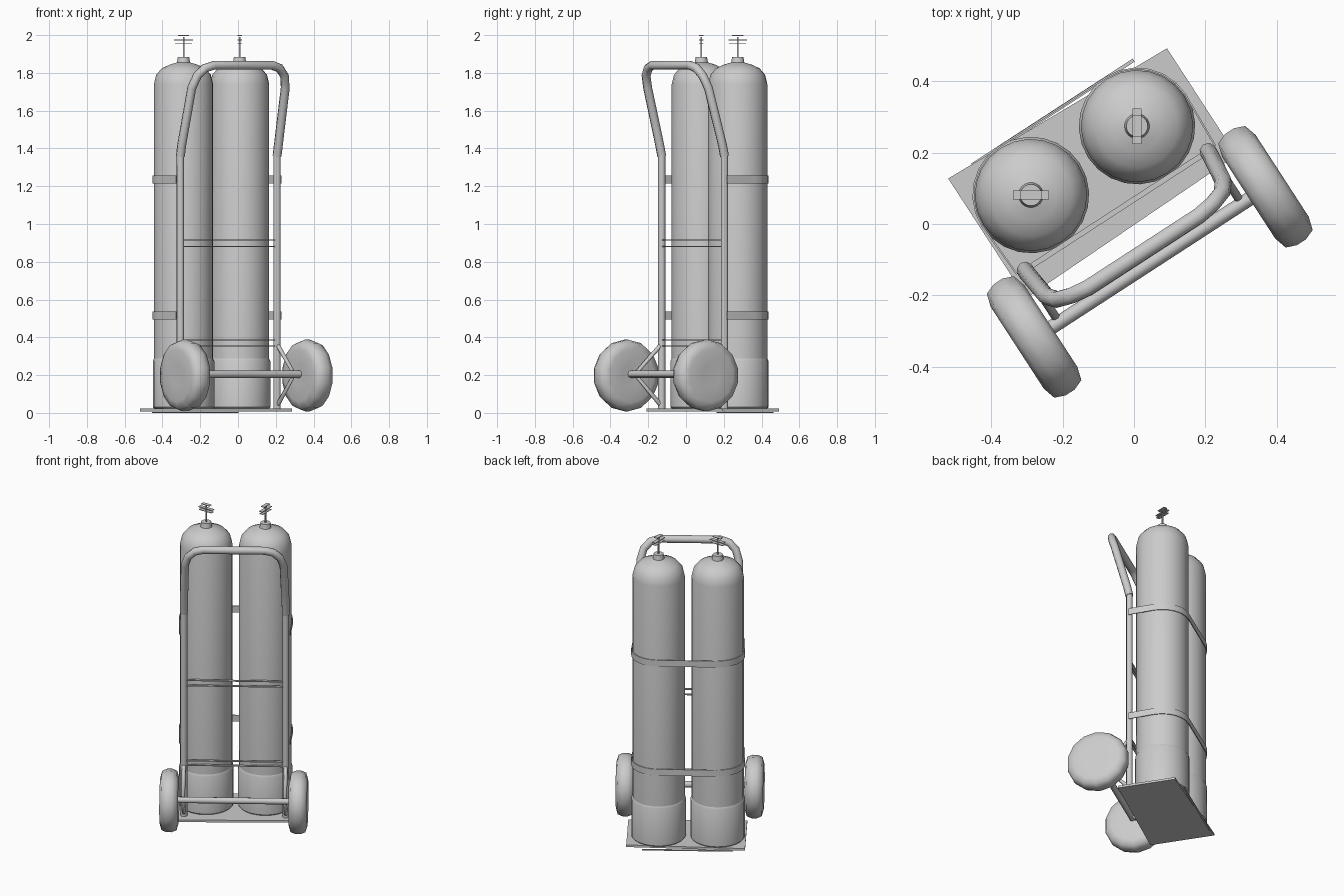
import bpy, bmesh
from math import sin, cos, pi, radians
from mathutils import Matrix, Vector

if "Cube" in bpy.data.objects:
    bpy.data.objects.remove(bpy.data.objects["Cube"])

# The trolley is turned 33 degrees; parts are built in its own frame (u across, v to the back)
FRAME = Matrix.Translation((-0.14, 0.1775, 0)) @ Matrix.Rotation(radians(33), 4, 'Z')


def add_mesh(name, verts, faces, smooth=None, matrix=FRAME):
    me = bpy.data.meshes.new(name)
    me.from_pydata(verts, [], faces)
    bm = bmesh.new()
    bm.from_mesh(me)
    bmesh.ops.recalc_face_normals(bm, faces=bm.faces)
    bm.to_mesh(me)
    bm.free()
    ob = bpy.data.objects.new(name, me)
    bpy.context.collection.objects.link(ob)
    ob.matrix_world = matrix
    if smooth:
        bpy.ops.object.select_all(action='DESELECT')
        ob.select_set(True)
        bpy.context.view_layer.objects.active = ob
        bpy.ops.object.shade_smooth_by_angle(angle=radians(smooth))
    return ob


def lathe(name, profile, sides, matrix, smooth=40):
    verts = [(r * cos(2 * pi * k / sides), r * sin(2 * pi * k / sides), z)
             for r, z in profile for k in range(sides)]
    faces = [(i * sides + k, i * sides + (k + 1) % sides,
              (i + 1) * sides + (k + 1) % sides, (i + 1) * sides + k)
             for i in range(len(profile) - 1) for k in range(sides)]
    n = (len(profile) - 1) * sides
    faces += [tuple(range(sides)), tuple(range(n, n + sides))]
    return add_mesh(name, verts, faces, smooth, matrix)


def slab(name, outline, z0, z1, matrix=FRAME):
    n = len(outline)
    verts = [(x, y, z) for z in (z0, z1) for x, y in outline]
    faces = [(i, (i + 1) % n, n + (i + 1) % n, n + i) for i in range(n)]
    faces += [tuple(range(n)), tuple(range(n, 2 * n))]
    return add_mesh(name, verts, faces, 30, matrix)


def box(name, x0, x1, y0, y1, z0, z1, matrix=FRAME):
    return slab(name, [(x0, y0), (x1, y0), (x1, y1), (x0, y1)], z0, z1, matrix)


def tube(name, points, radius, res=2):
    cu = bpy.data.curves.new(name, 'CURVE')
    cu.dimensions = '3D'
    cu.bevel_depth = radius
    cu.bevel_resolution = res
    cu.use_fill_caps = True
    sp = cu.splines.new('POLY')
    sp.points.add(len(points) - 1)
    for p, co in zip(sp.points, points):
        p.co = (*co, 1)
    ob = bpy.data.objects.new(name, cu)
    bpy.context.collection.objects.link(ob)
    ob.matrix_world = FRAME
    return ob


# Base plate and its thin front lip
slab("base_plate", [(-0.346, 0.165), (-0.346, -0.235), (0.366, -0.22), (0.366, 0.137)], 0.008, 0.022)
box("plate_lip", -0.27, 0.27, 0.155, 0.165, 0.0, 0.006)

# Gas cylinders with base sleeves
body = [(0.15, 0.022), (0.157, 0.03), (0.157, 1.74), (0.145, 1.79),
        (0.115, 1.825), (0.07, 1.845), (0.035, 1.855), (0.03, 1.885)]
sleeve = [(0.155, 0.022), (0.163, 0.03), (0.163, 0.275), (0.157, 0.287)]
for side, label in ((-1, "left"), (1, "right")):
    at = FRAME @ Matrix.Translation((side * 0.177, 0, 0))
    lathe(label + "_cylinder", body, 24, at)
    lathe(label + "_base_sleeve", sleeve, 24, at)

    # Slim valve: stem, outlet and thin handwheel blades
    turn = Matrix.Rotation(radians(-33 if side < 0 else 57), 4, 'Z')
    valve = at @ turn
    box(label + "_valve_stem", -0.004, 0.004, -0.004, 0.004, 1.88, 1.99, valve)
    for i, (z, half) in enumerate(((1.955, 0.045), (1.972, 0.05), (1.996, 0.03))):
        box(f"{label}_valve_blade_{i}", -half, half, -0.012, 0.012, z, z + 0.004, valve)

# Tubular frame: legs and bent push handle
half = [(0.305, -0.167, 0.022), (0.305, -0.167, 1.38)]
tube("left_leg", [(-x, y, z) for x, y, z in half], 0.02)
tube("right_leg", half, 0.02)
bend = [(0.305, -0.167, 1.36), (0.305, -0.18, 1.42), (0.295, -0.262, 1.72),
        (0.275, -0.285, 1.785), (0.235, -0.298, 1.825), (0.185, -0.305, 1.84)]
tube("push_handle", bend + [(-x, y, z) for x, y, z in reversed(bend)], 0.024)

# Thin cross rungs between the legs
for z in (0.355, 0.385, 0.88, 0.915):
    box("cross_rung", -0.3, 0.3, -0.175, -0.16, z - 0.003, z + 0.003)

# Axle, V-shaped brackets and wheels
tube("axle", [(-0.35, -0.342, 0.205), (0.35, -0.342, 0.205)], 0.02)
tyre = [(0.06, -0.052), (0.14, -0.056), (0.178, -0.045), (0.19, -0.015),
        (0.19, 0.015), (0.178, 0.045), (0.14, 0.056), (0.06, 0.052)]
for side, label in ((-1, "left"), (1, "right")):
    u = side * 0.305
    tube(label + "_axle_bracket", [(u, -0.172, 0.36), (u, -0.335, 0.205), (u, -0.172, 0.04)], 0.012, 1)
    hub = FRAME @ Matrix.Translation((side * 0.386, -0.338, 0.198)) @ Matrix.Rotation(pi / 2, 4, 'Y')
    lathe(label + "_wheel", tyre, 14, hub, 60)

# Straps running from the legs around the back of both cylinders
def strap_path(r):
    arc = [(0.177 + r * cos(a), r * sin(a)) for a in (pi / 2 * k / 6 for k in range(7))]
    right = [(0.177 + r - 0.008, -0.165)] + arc
    return right + [(-x, y) for x, y in reversed(right)]

for label, z in (("upper", 1.235), ("lower", 0.515)):
    outer, inner = strap_path(0.164), strap_path(0.159)
    n = len(outer)
    verts = [(x, y, h) for h in (z - 0.021, z + 0.021) for ring in (outer, inner) for x, y in ring]
    o0, i0, o1, i1 = 0, n, 2 * n, 3 * n
    faces = []
    for a, b in ((o0, o1), (i0, i1), (o0, i0), (o1, i1)):
        faces += [(a + k, a + k + 1, b + k + 1, b + k) for k in range(n - 1)]
    faces += [(o0 + k, i0 + k, i1 + k, o1 + k) for k in (0, n - 1)]
    add_mesh(label + "_strap", verts, faces, 40)
